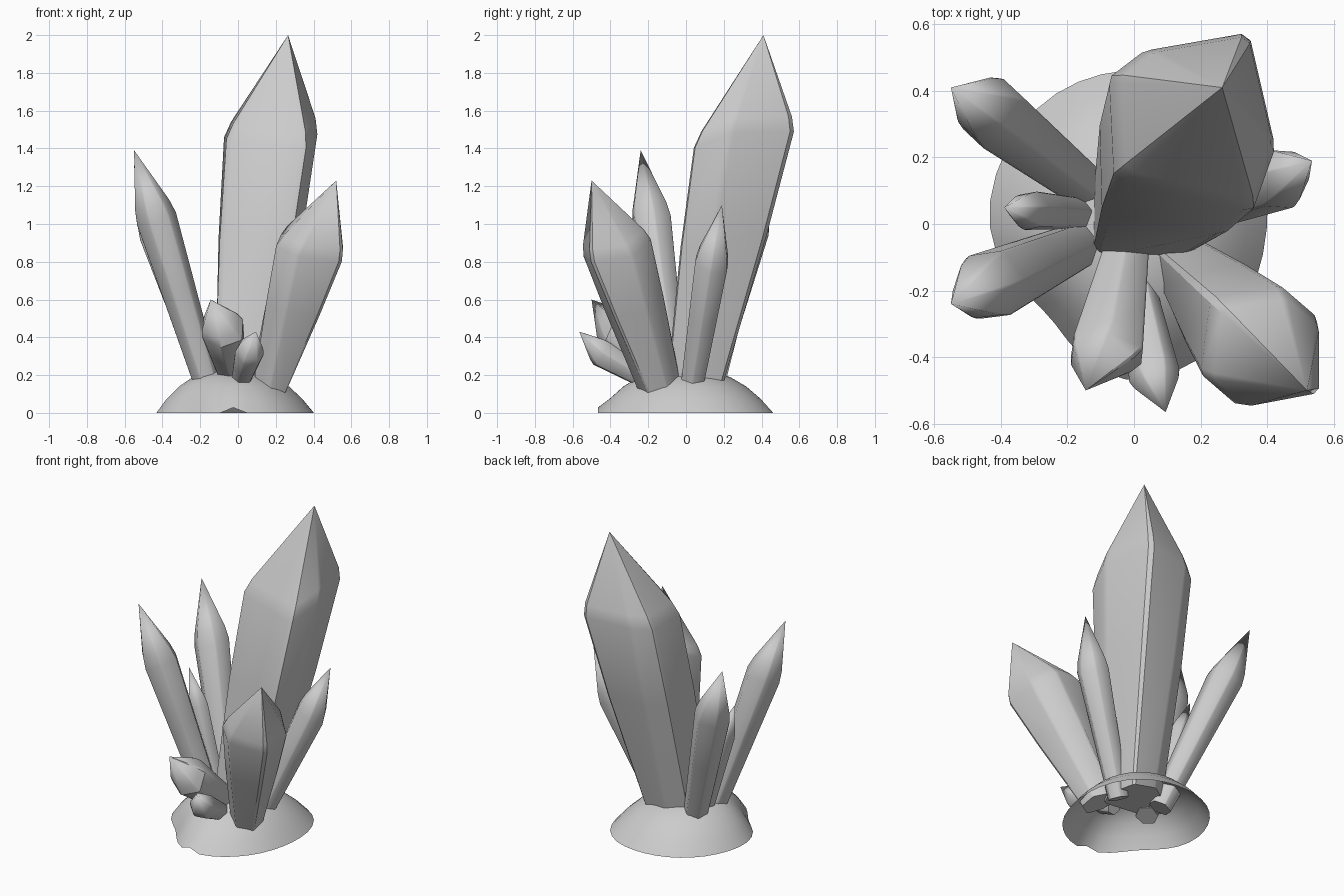
import bpy, bmesh, math, random
from mathutils import Vector

if "Cube" in bpy.data.objects:
    bpy.data.objects.remove(bpy.data.objects["Cube"])

random.seed(4)


def finish(name, bm):
    bmesh.ops.recalc_face_normals(bm, faces=bm.faces)
    mesh = bpy.data.meshes.new(name)
    bm.to_mesh(mesh)
    bm.free()
    ob = bpy.data.objects.new(name, mesh)
    bpy.context.collection.objects.link(ob)
    bpy.ops.object.select_all(action='DESELECT')
    ob.select_set(True)
    bpy.context.view_layer.objects.active = ob
    bpy.ops.object.shade_smooth_by_angle(angle=math.radians(32))
    return ob


# Skin a crystal from its foot ring, shoulder ring and tip, softening the long edges
def skin(name, foot, shoulder, tip, taper=0.2, swell=1.0):
    foot, shoulder = [Vector(p) for p in foot], [Vector(p) for p in shoulder]
    tip = Vector(tip)
    c1 = sum(shoulder, Vector()) / len(shoulder)
    mid = [a.lerp(b, 0.6) for a, b in zip(foot, shoulder)]
    cm = sum(mid, Vector()) / len(mid)
    mid = [cm + (p - cm) * swell for p in mid]
    upper = [c1.lerp(tip, taper) + (p - c1) * (1 - taper * 0.62) for p in shoulder]
    n = len(foot)
    bm = bmesh.new()
    loops = []
    for ring in (foot, mid, shoulder, upper):
        loop = []
        for i in range(n):   # two points per corner make a narrow chamfer
            for k in (i - 1, (i + 1) % n):
                loop.append(bm.verts.new(ring[i].lerp(ring[k], 0.07)))
        loops.append(loop)
    point = bm.verts.new(tip)
    bm.faces.new(loops[0])
    m = 2 * n
    for lo, hi in zip(loops, loops[1:]):
        for i in range(m):
            k = (i + 1) % m
            bm.faces.new((lo[i], lo[k], hi[k], hi[i]))
    for i in range(m):
        bm.faces.new((loops[-1][i], loops[-1][(i + 1) % m], point))
    return finish(name, bm)


# Regular six-sided crystal along an axis, with an uneven shoulder
def crystal(name, base, shoulder, tip, r0, r1, phase):
    base, shoulder = Vector(base), Vector(shoulder)
    axis = (shoulder - base).normalized()
    u = (Vector((1, 0, 0)) - axis * axis.x).normalized()
    v = axis.cross(u)
    foot, top = [], []
    for i in range(6):
        a = math.radians(phase + 60 * i)
        d = u * math.cos(a) + v * math.sin(a)
        foot.append(base - axis * 0.06 + d * r0)
        top.append(shoulder + d * r1 + axis * random.uniform(-0.2, 0.2) * r1)
    return skin(name, foot, top, tip)


# Hollow uneven rock mound, open underneath, with a small notch in the front rim
bm = bmesh.new()
profile = [(1.0, 0), (0.86, 0.075), (0.70, 0.14), (0.52, 0.19), (0.28, 0.22)]
N = 36
loops = []
for k, z in profile:
    loop = []
    for i in range(N):
        a = 2 * math.pi * i / N
        dent = 0.20 * max(0, math.cos(a - math.radians(225))) ** 7
        bulge = 0.10 * max(0, math.cos(a - math.radians(42))) ** 5
        r = k * (1 + (bulge - dent) * k)
        loop.append(bm.verts.new((-0.025 + 0.415 * r * math.cos(a),
                                  -0.01 + 0.465 * r * math.sin(a), z)))
    loops.append(loop)
for lo, hi in zip(loops, loops[1:]):
    for i in range(N):
        j = (i + 1) % N
        bm.faces.new((lo[i], lo[j], hi[j], hi[i]))
bm.faces.new(loops[-1])
loops[0][27].co.z = 0.028
finish("mound", bm)

# Two largest crystals follow their own irregular outlines
skin("main_crystal",
     [(-0.125, -0.10, 0.12), (0.14, -0.105, 0.10), (0.19, 0.00, 0.10),
      (0.15, 0.18, 0.10), (0.00, 0.20, 0.12), (-0.12, 0.12, 0.12)],
     [(-0.06, 0.13, 1.45), (0.355, 0.035, 1.40), (0.425, 0.23, 1.48),
      (0.345, 0.575, 1.49), (0.03, 0.52, 1.47), (-0.075, 0.44, 1.46)],
     (0.265, 0.41, 2.0), 0.15, 1.05)
skin("front_right_crystal",
     [(0.15, -0.02, 0.13), (0.24, -0.09, 0.10), (0.24, -0.19, 0.08),
      (0.16, -0.24, 0.08), (0.08, -0.19, 0.12), (0.06, -0.07, 0.14)],
     [(0.44, -0.185, 0.92), (0.55, -0.28, 0.83), (0.55, -0.50, 0.80),
      (0.31, -0.545, 0.83), (0.20, -0.45, 0.88), (0.23, -0.22, 0.95)],
     (0.52, -0.50, 1.23), 0.15, 1.03)

# Slim crystals: base, shoulder centre, tip, base radius, shoulder radius, twist
crystal("left_crystal", (-0.16, -0.06, 0.15), (-0.435, -0.185, 1.04), (-0.55, -0.24, 1.39), 0.07, 0.112, 10)
crystal("back_left_crystal", (-0.14, 0.11, 0.13), (-0.42, 0.33, 0.95), (-0.55, 0.41, 1.31), 0.07, 0.112, 15)
crystal("right_crystal", (0.16, 0.03, 0.13), (0.43, 0.135, 0.79), (0.535, 0.19, 1.10), 0.065, 0.10, 0)
crystal("small_left_crystal", (-0.16, 0.03, 0.16), (-0.31, 0.04, 0.68), (-0.39, 0.05, 0.91), 0.048, 0.062, 10)
crystal("small_front_crystal", (-0.03, -0.12, 0.22), (-0.08, -0.38, 0.44), (-0.145, -0.50, 0.60), 0.075, 0.122, 25)
crystal("tiny_front_crystal", (0.02, -0.22, 0.18), (0.06, -0.45, 0.315), (0.095, -0.565, 0.43), 0.05, 0.08, 5)
